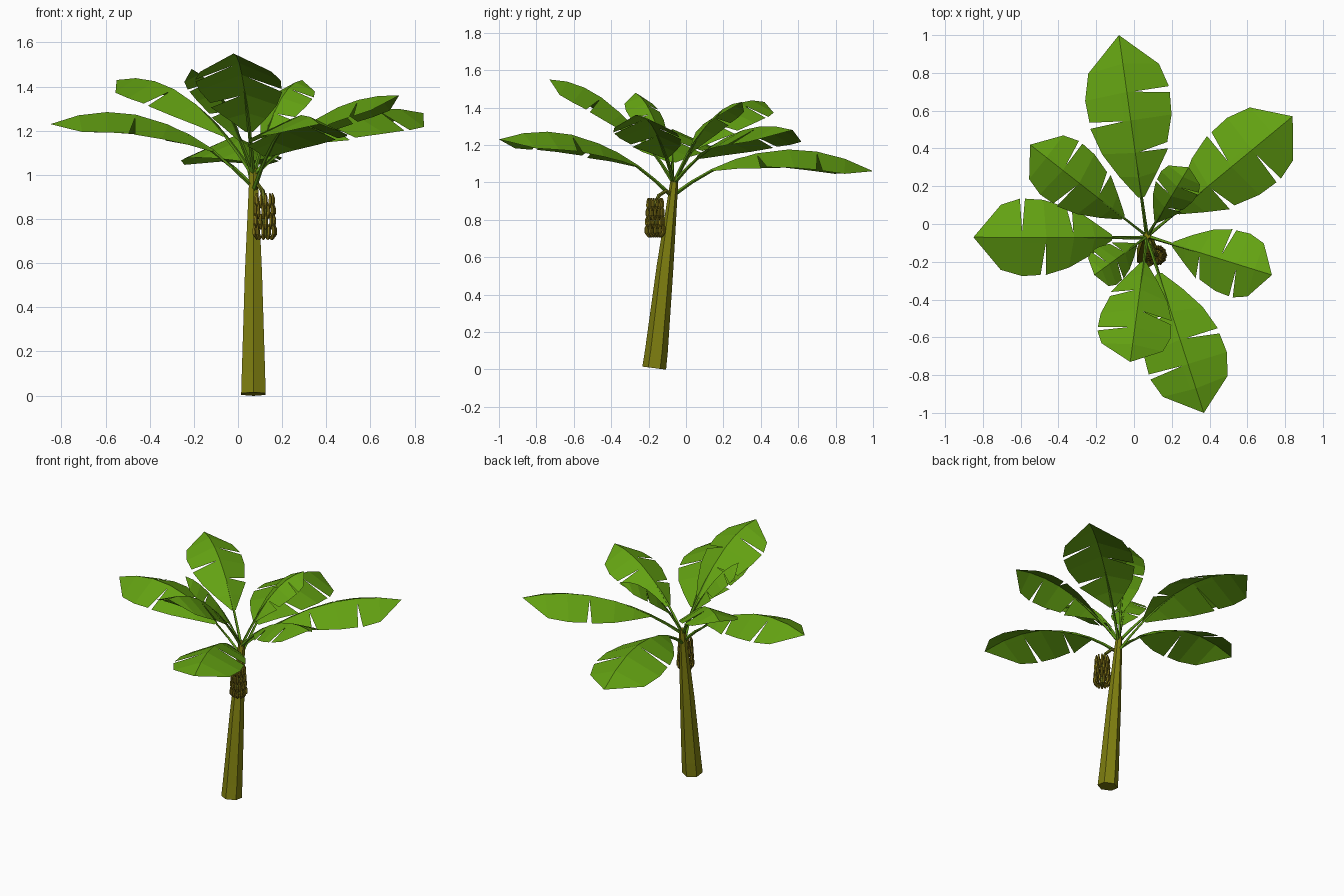
import bpy, math
from mathutils import Vector as V

if "Cube" in bpy.data.objects:
    bpy.data.objects.remove(bpy.data.objects["Cube"])


def mat(name, rgb):
    m = bpy.data.materials.new(name)
    m.diffuse_color = (*rgb, 1)
    m.use_nodes = True
    m.node_tree.nodes["Principled BSDF"].inputs["Base Color"].default_value = m.diffuse_color
    return m


LEAF = mat("leaf green", (0.125, 0.36, 0.006))
STALK = mat("stalk green", (0.11, 0.31, 0.008))
BARK = mat("olive bark", (0.21, 0.21, 0.005))
FRUIT = mat("ripe fruit", (0.22, 0.17, 0.008))
STEM = mat("fruit stem", (0.13, 0.15, 0.01))


def add(name, verts, faces, material):
    me = bpy.data.meshes.new(name)
    me.from_pydata([tuple(v) for v in verts], [], faces)
    me.materials.append(material)
    me.update()
    ob = bpy.data.objects.new(name, me)
    bpy.context.collection.objects.link(ob)
    return ob


def tube(points, radii, sides, turn=0.0):
    """Capped faceted tube following points; returns verts and faces."""
    pts = [V(p) for p in points]
    n, vs, fs = len(pts), [], []
    for i, p in enumerate(pts):
        d = (pts[min(i + 1, n - 1)] - pts[max(i - 1, 0)]).normalized()
        ref = V((1, 0, 0)) if abs(d.x) < 0.8 else V((0, 1, 0))
        b = d.cross(ref).normalized()
        a = b.cross(d)
        for k in range(sides):
            t = turn + 2 * math.pi * k / sides
            vs.append(p + (a * math.cos(t) + b * math.sin(t)) * radii[i])
    for i in range(n - 1):
        for k in range(sides):
            j = (k + 1) % sides
            fs.append((i * sides + k, i * sides + j, (i + 1) * sides + j, (i + 1) * sides + k))
    fs.append(tuple(reversed(range(sides))))
    fs.append(tuple((n - 1) * sides + k for k in range(sides)))
    return vs, fs


# Leaning six-sided trunk
add("trunk", *tube([(0.07, -0.17, 0.007), (0.07, -0.158, 0.1), (0.07, -0.112, 0.55),
                    (0.07, -0.06, 1.03)], [0.064, 0.061, 0.045, 0.02], 6, math.pi / 2), BARK)

# Leaf outline: fraction along the midrib, fraction of the half width
OUTLINE = [(0.2, 0.08), (0.3, 0.45), (0.42, 0.78), (0.58, 0.97), (0.72, 1.0),
           (0.86, 0.84), (1.0, 0.0)]
NOTCHES = {1: (0.42, 0.72), -1: (0.58,)}      # right and left side tears
GAP = 0.017


def leaf(name, start_z, tip, ctrl_z, half):
    a = V((0.07, -0.08 + (start_z - 0.9) * 0.15, start_z))
    c = V(tip)
    b = V(((a.x + c.x) / 2, (a.y + c.y) / 2, ctrl_z))

    def rib(t):
        return a * (1 - t) ** 2 + b * (2 * t * (1 - t)) + c * t * t

    def at(t, w, side):
        d = ((b - a) * (1 - t) + (c - b) * t).normalized()
        right = d.cross(V((0, 0, 1))).normalized()
        up = right.cross(d)
        return rib(t) + (right * side - up * 0.45) * (w * half)

    verts, faces = [], []

    def quad(pts, side):
        i = len(verts)
        verts.extend(pts)
        q = tuple(range(i, i + 4))
        faces.append(q if side > 0 else q[::-1])

    for side in (1, -1):
        for (t0, w0), (t1, w1) in zip(OUTLINE, OUTLINE[1:]):
            e0 = t0 + (GAP if t0 in NOTCHES[side] else 0)
            e1 = t1 - (GAP if t1 in NOTCHES[side] else 0)
            i0, i1 = at(t0, w0 * 0.15, side), at(t1, w1 * 0.15, side)
            quad([rib(t0), i0, i1, rib(t1)], side)
            quad([i0, at(e0, w0, side), at(e1, w1, side), i1], side)
    ob = add(name, verts, faces, LEAF)
    ob.data.validate()
    # Stalk running into the underside of the blade
    ts = [0, 0.1, 0.2, 0.32, 0.45]
    add(name + "_stalk", *tube([rib(t) - V((0, 0, 0.004)) for t in ts],
                               [0.011, 0.009, 0.008, 0.006, 0.002], 4), STALK)


# Nine leaves: start height, tip, arch height, half width
LEAVES = [
    ("back_leaf", 0.93, (-0.08, 1.0, 1.06), 1.345, 0.225),
    ("front_low_leaf", 0.93, (0.37, -1.0, 1.23), 1.39, 0.215),
    ("left_leaf", 0.95, (-0.85, -0.07, 1.23), 1.42, 0.205),
    ("back_right_leaf", 1.0, (0.84, 0.57, 1.28), 1.38, 0.215),
    ("right_leaf", 1.0, (0.73, -0.27, 1.36), 1.38, 0.175),
    ("front_high_leaf", 1.0, (-0.02, -0.73, 1.55), 1.55, 0.195),
    ("back_left_leaf", 1.0, (-0.55, 0.42, 1.43), 1.50, 0.175),
    ("small_back_leaf", 1.0, (0.29, 0.30, 1.43), 1.42, 0.115),
    ("small_left_leaf", 1.0, (-0.21, -0.27, 1.48), 1.42, 0.11),
]
for spec in LEAVES:
    leaf(*spec)

# Hanging fruit stem
CX, CY = 0.12, -0.165
add("fruit_stem", *tube([(0.07, -0.07, 0.93), (0.09, -0.105, 0.955), (0.11, -0.145, 0.93),
                         (CX, CY, 0.88), (CX, CY, 0.715)],
                        [0.012, 0.011, 0.011, 0.012, 0.014], 6), STEM)

# Four tiers of upturned fruit
verts, faces = [], []
for tier, z in enumerate((0.71, 0.757, 0.804, 0.851)):
    k = 1.0 - 0.06 * tier
    for n in range(11):
        t = 2 * math.pi * (n + 0.5 * (tier % 2)) / 11
        path = [(CX + r * k * math.cos(t), CY + r * k * math.sin(t), z + h)
                for r, h in ((0.012, 0.012), (0.036, 0.002), (0.048, 0.022),
                             (0.049, 0.046), (0.045, 0.066))]
        vs, fs = tube(path, [0.004, 0.008, 0.0095, 0.008, 0.003], 5)
        o = len(verts)
        verts += vs
        faces += [tuple(i + o for i in f) for f in fs]
add("fruit_bunch", verts, faces, FRUIT)
